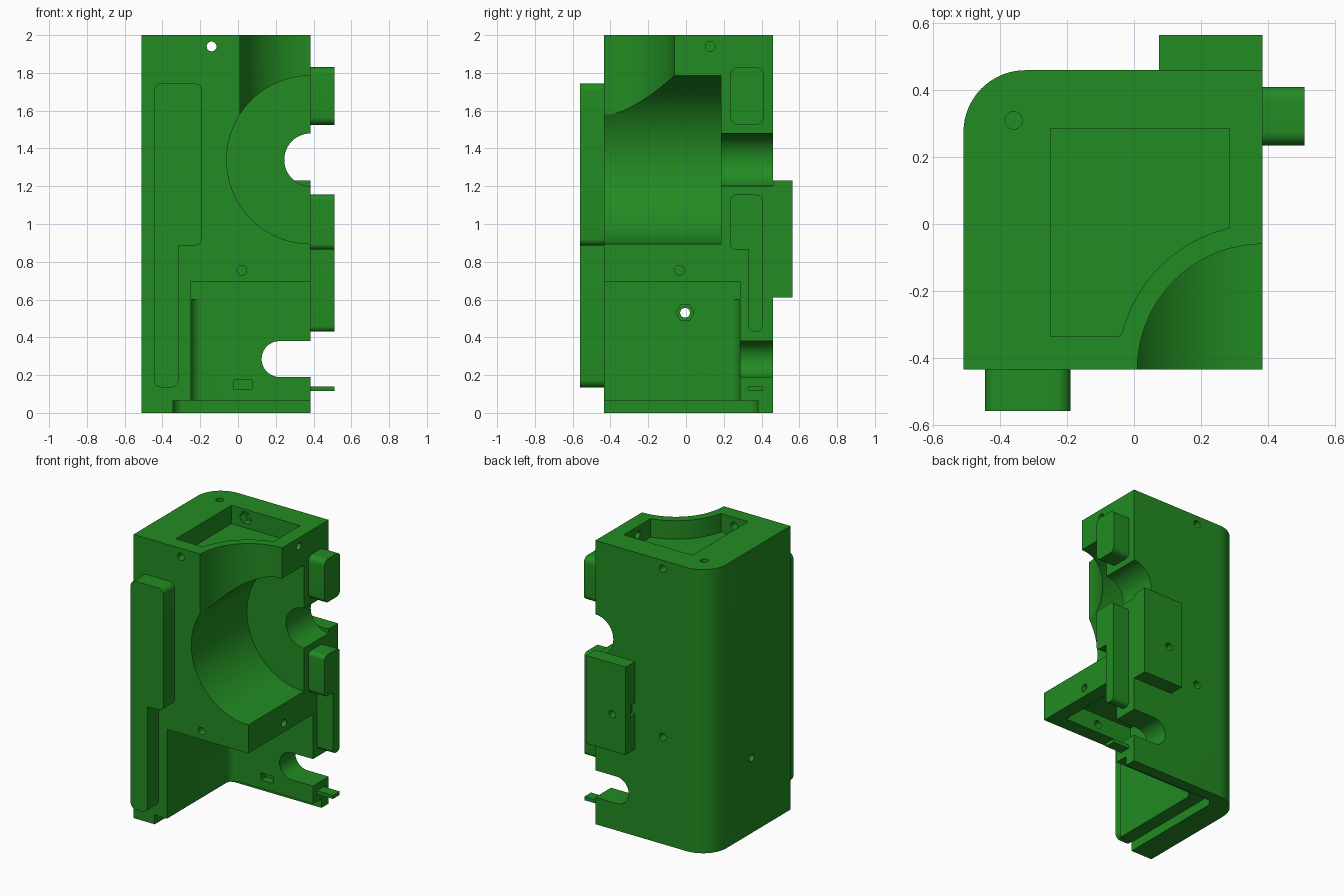
import bpy, bmesh, math
from mathutils import Vector

if "Cube" in bpy.data.objects:
    bpy.data.objects.remove(bpy.data.objects["Cube"])

green = bpy.data.materials.new("green plastic")
green.diffuse_color = (0.0159, 0.2582, 0.0159, 1)
green.use_nodes = True
green.node_tree.nodes["Principled BSDF"].inputs["Base Color"].default_value = green.diffuse_color

AXES = {
    'X': lambda u, v, w: (w, u, v),   # profile in y, z
    'Y': lambda u, v, w: (u, w, v),   # profile in x, z
    'Z': lambda u, v, w: (u, v, w),   # profile in x, y
}


def rounded(corners, steps=10):
    """Polygon from (u, v, radius) right-angled corners, rounded where radius > 0."""
    out = []
    for i, (u, v, r) in enumerate(corners):
        p = Vector((u, v))
        if r == 0:
            out.append((u, v))
            continue
        a = (Vector(corners[i - 1][:2]) - p).normalized()
        b = (Vector(corners[(i + 1) % len(corners)][:2]) - p).normalized()
        c = p + (a + b) * r
        for k in range(steps + 1):
            t = k / steps * math.pi / 2
            out.append(tuple(c - b * r * math.cos(t) - a * r * math.sin(t)))
    return out


def rect(u0, v0, u1, v1, r=0):
    return rounded([(u0, v0, r), (u1, v0, r), (u1, v1, r), (u0, v1, r)])


def circle(u, v, r, n=24, start=0.0):
    return [(u + r * math.cos(start + 2 * math.pi * k / n),
             v + r * math.sin(start + 2 * math.pi * k / n)) for k in range(n)]


def prism(name, pts, axis, a, b):
    """Extrude a profile along an axis from a to b."""
    bm = bmesh.new()
    f = AXES[axis]
    lo = [bm.verts.new(f(u, v, a)) for u, v in pts]
    hi = [bm.verts.new(f(u, v, b)) for u, v in pts]
    bm.faces.new(lo)
    bm.faces.new(hi)
    n = len(pts)
    for i in range(n):
        j = (i + 1) % n
        bm.faces.new((lo[i], lo[j], hi[j], hi[i]))
    bmesh.ops.recalc_face_normals(bm, faces=bm.faces)
    mesh = bpy.data.meshes.new(name)
    bm.to_mesh(mesh)
    bm.free()
    mesh.materials.append(green)
    ob = bpy.data.objects.new(name, mesh)
    bpy.context.collection.objects.link(ob)
    return ob


# Main block with one rounded rear corner
body = prism("housing", rounded([(-0.51, -0.435, 0), (0.385, -0.435, 0),
                                 (0.385, 0.46, 0), (-0.51, 0.46, 0.185)], 16), 'Z', 0, 2)


def combine(op, pts, axis, a, b):
    tool = prism("tool", pts, axis, a, b)
    mod = body.modifiers.new("shape", 'BOOLEAN')
    mod.operation, mod.object, mod.solver = op, tool, 'EXACT'
    bpy.context.view_layer.objects.active = body
    bpy.ops.object.modifier_apply(modifier=mod.name)
    bpy.data.objects.remove(tool, do_unlink=True)


def add(*args):
    combine('UNION', *args)


def cut(*args):
    combine('DIFFERENCE', *args)


# Front rail, wide above and narrow below
add(rounded([(-0.445, 0.135, 0.04), (-0.315, 0.135, 0.04), (-0.315, 0.885, 0),
             (-0.19, 0.885, 0.04), (-0.19, 1.745, 0.04), (-0.445, 1.745, 0.04)]),
    'Y', -0.56, -0.40)
# Side tabs
add(rect(0.235, 1.525, 0.41, 1.83, 0.04), 'X', 0.35, 0.51)
add(rounded([(0.33, 0.43, 0.03), (0.405, 0.43, 0.03), (0.405, 1.155, 0.03),
             (0.235, 1.155, 0.03), (0.235, 0.865, 0.03), (0.33, 0.865, 0)]),
    'X', 0.35, 0.51)
add(rect(0.33, 0.115, 0.405, 0.14), 'X', 0.35, 0.51)
# Rear plate
add(rect(0.075, 0.61, 0.385, 1.23), 'Y', 0.43, 0.565)

# Large horizontal bore, rear opening and upright corner bore
cut(circle(0.385, 1.34, 0.445, 96), 'Y', -0.7, 0.185)
cut(circle(0.385, 1.34, 0.14, 48), 'Y', 0.15, 0.46)
cut(circle(0.385, -0.435, 0.375, 96), 'Z', 1.34, 2.1)
# Lower bay and its foot step
cut(rounded([(-0.25, -0.7, 0), (0.7, -0.7, 0), (0.7, 0.285, 0), (-0.25, 0.285, 0.06)]),
    'Z', -0.1, 0.695)
cut(rounded([(-0.345, -0.7, 0), (0.7, -0.7, 0), (0.7, 0.38, 0), (-0.345, 0.38, 0.06)]),
    'Z', -0.1, 0.065)
# Rear wall cable slot and small latch pocket
cut(rounded([(0.125, 0.19, 0.0949), (0.7, 0.19, 0), (0.7, 0.38, 0), (0.125, 0.38, 0.0949)]),
    'Y', 0.2, 0.7)
cut(rect(-0.02, 0.125, 0.075, 0.175), 'Y', 0.2, 0.34)

# Top recess that follows the corner bore
a0, a1 = math.atan2(0.425, -0.1), math.atan2(0.1, -0.42)
arc = [(0.385 + 0.435 * math.cos(a0 + (a1 - a0) * k / 20),
        -0.435 + 0.435 * math.sin(a0 + (a1 - a0) * k / 20)) for k in range(21)]
cut(arc + [(-0.25, -0.335), (-0.25, 0.285), (0.285, 0.285)], 'Z', 1.87, 2.1)
# Recess under the shelf
cut(rect(-0.25, -0.335, 0.285, 0.285), 'Z', 0.6, 0.825)

# Screw holes
cut(circle(-0.14, 1.94, 0.026), 'Y', -0.6, 0.6)
cut(circle(0.02, 0.755, 0.026), 'Y', -0.6, -0.3)
cut(circle(-0.14, 0.755, 0.026), 'Y', 0.2, 0.6)
cut(circle(0.18, 0.87, 0.026), 'Y', 0.42, 0.7)
cut(circle(0.13, 1.94, 0.026), 'X', 0.2, 0.6)
cut(circle(-0.035, 0.755, 0.026), 'X', 0.2, 0.6)
cut(circle(-0.005, 0.53, 0.026), 'X', -0.7, -0.2)
cut(circle(-0.36, 0.31, 0.026), 'Z', 1.87, 2.1)
# Nut pockets
cut(circle(-0.005, 0.53, 0.047, 6), 'X', -0.32, -0.2)
cut(circle(-0.14, 1.94, 0.047, 6), 'Y', 0.25, 0.34)
# Notch in the rear plate edge
cut(rect(0.05, 0.86, 0.10, 0.94), 'Y', 0.46, 0.51)

# Smooth curves, crisp edges
bpy.ops.object.select_all(action='DESELECT')
body.select_set(True)
bpy.context.view_layer.objects.active = body
bpy.ops.object.shade_smooth_by_angle(angle=math.radians(30))
